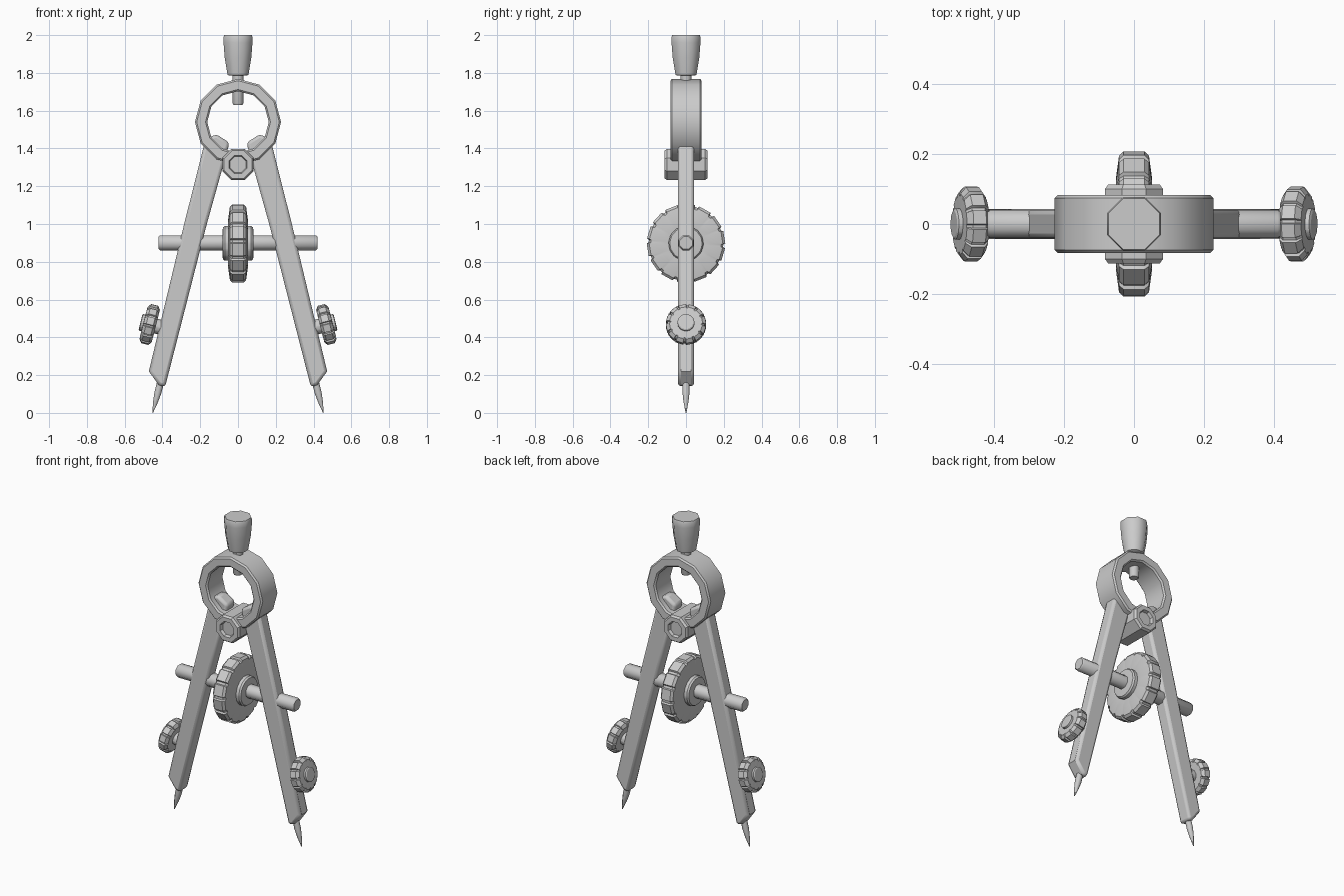
import bpy, bmesh, math
from mathutils import Vector, Matrix

if "Cube" in bpy.data.objects:
    bpy.data.objects.remove(bpy.data.objects["Cube"])


def finish(bm, name, angle=35, bevel=0.0, segments=1):
    bmesh.ops.recalc_face_normals(bm, faces=bm.faces)
    me = bpy.data.meshes.new(name)
    bm.to_mesh(me)
    bm.free()
    ob = bpy.data.objects.new(name, me)
    bpy.context.collection.objects.link(ob)
    if bevel:
        mod = ob.modifiers.new("bevel", 'BEVEL')
        mod.width, mod.segments, mod.limit_method = bevel, segments, 'ANGLE'
        mod.angle_limit = math.radians(50)
    bpy.ops.object.select_all(action='DESELECT')
    ob.select_set(True)
    bpy.context.view_layer.objects.active = ob
    bpy.ops.object.shade_smooth_by_angle(angle=math.radians(angle))
    return ob


def lathe(name, profile, angles, origin=(0, 0, 0), axis=(0, 0, 1),
          closed=False, angle=35, bevel=0.0):
    """Turn (radius, height) points round an axis; angles = (angle, rim scale)."""
    mat = Matrix.Translation(origin) @ Vector(axis).to_track_quat('Z', 'Y').to_matrix().to_4x4()
    rmax = max(r for r, h in profile)
    bm = bmesh.new()
    rings = []
    for r, h in profile:
        rings.append([bm.verts.new(mat @ Vector((
            r * (k if r > 0.8 * rmax else 1) * math.cos(a),
            r * (k if r > 0.8 * rmax else 1) * math.sin(a), h))) for a, k in angles])
    n = len(angles)
    pairs = list(zip(rings, rings[1:])) + ([(rings[-1], rings[0])] if closed else [])
    for lo, hi in pairs:
        for i in range(n):
            j = (i + 1) % n
            bm.faces.new((lo[i], lo[j], hi[j], hi[i]))
    if not closed:
        bm.faces.new(rings[0])
        bm.faces.new(rings[-1])
    return finish(bm, name, angle, bevel)


def even(n, phase=0.5):
    return [(2 * math.pi * (i + phase) / n, 1) for i in range(n)]


def knurled(teeth, depth):
    return [(2 * math.pi * (i + f) / teeth, k) for i in range(teeth)
            for f, k in ((0, 1), (0.72, 1), (0.78, depth), (0.94, depth))]


# Handle with its neck stud
lathe("handle", [(0.05, 1.785), (0.06, 1.79), (0.076, 1.88), (0.083, 1.96), (0.083, 1.99),
                 (0.079, 2.0)], even(8), angle=50)
lathe("handle_stud", [(0.026, 1.63), (0.031, 1.64), (0.031, 1.80)], even(8), angle=50)

# Spring ring
lathe("spring_ring", [(0.163, -0.083), (0.228, -0.083), (0.228, 0.083), (0.163, 0.083)],
      even(12, 0), (0, 0, 1.54), (0, 1, 0), closed=True, bevel=0.009)

# Hinge barrel with recessed ends
lathe("hinge_barrel", [(0.045, -0.095), (0.052, -0.113), (0.08, -0.113), (0.09, -0.1),
                       (0.09, 0.1), (0.08, 0.113), (0.052, 0.113), (0.045, 0.095)],
      even(8), (0, 0, 1.315), (0, 1, 0), angle=30)

# Adjusting rod and centre wheel
lathe("cross_rod", [(0.036, -0.42), (0.043, -0.412), (0.043, 0.412), (0.036, 0.42)],
      even(8), (0, 0, 0.9), (1, 0, 0), angle=50)
lathe("adjusting_wheel", [(0.055, -0.083), (0.085, -0.08), (0.092, -0.07), (0.092, -0.05),
                          (0.13, -0.052), (0.195, -0.043), (0.208, -0.03),
                          (0.208, 0.03), (0.195, 0.043), (0.13, 0.052),
                          (0.092, 0.05), (0.092, 0.07), (0.085, 0.08), (0.055, 0.083)],
      knurled(14, 0.95), (0, 0, 0.897), (1, 0, 0), angle=25)

for side, s in (("left", -1), ("right", 1)):
    # Leg: side profile given thickness, with rounded edges
    bm = bmesh.new()
    outline = [(0.115, 1.475), (0.172, 1.45), (0.285, 1.0), (0.472, 0.22),
               (0.42, 0.148), (0.386, 0.137), (0.165, 1.0), (0.045, 1.43)]
    face = bm.faces.new([bm.verts.new((s * x, -0.043, z)) for x, z in outline])
    ext = bmesh.ops.extrude_face_region(bm, geom=[face])
    bmesh.ops.translate(bm, vec=(0, 0.086, 0),
                        verts=[v for v in ext['geom'] if isinstance(v, bmesh.types.BMVert)])
    finish(bm, side + "_leg", 35, 0.016, 2)

    # Needle point
    top, tip = Vector((s * 0.40, 0, 0.20)), Vector((s * 0.452, 0, 0.0))
    length = (tip - top).length
    lathe(side + "_needle", [(0.02, 0), (0.02, length - 0.11), (0.014, length - 0.06),
                             (0.002, length)], even(8), top, tip - top, angle=50)

    # Clamp knob, square to the leg
    out = Vector((s * 0.97, 0, 0.245))
    lathe(side + "_clamp_knob", [(0.04, -0.10), (0.04, -0.033), (0.088, -0.034), (0.107, -0.02),
                                 (0.107, 0.018), (0.088, 0.033), (0.045, 0.034),
                                 (0.045, 0.046), (0.038, 0.05)],
          knurled(12, 0.92), (s * 0.468, 0, 0.468), out, angle=25)
